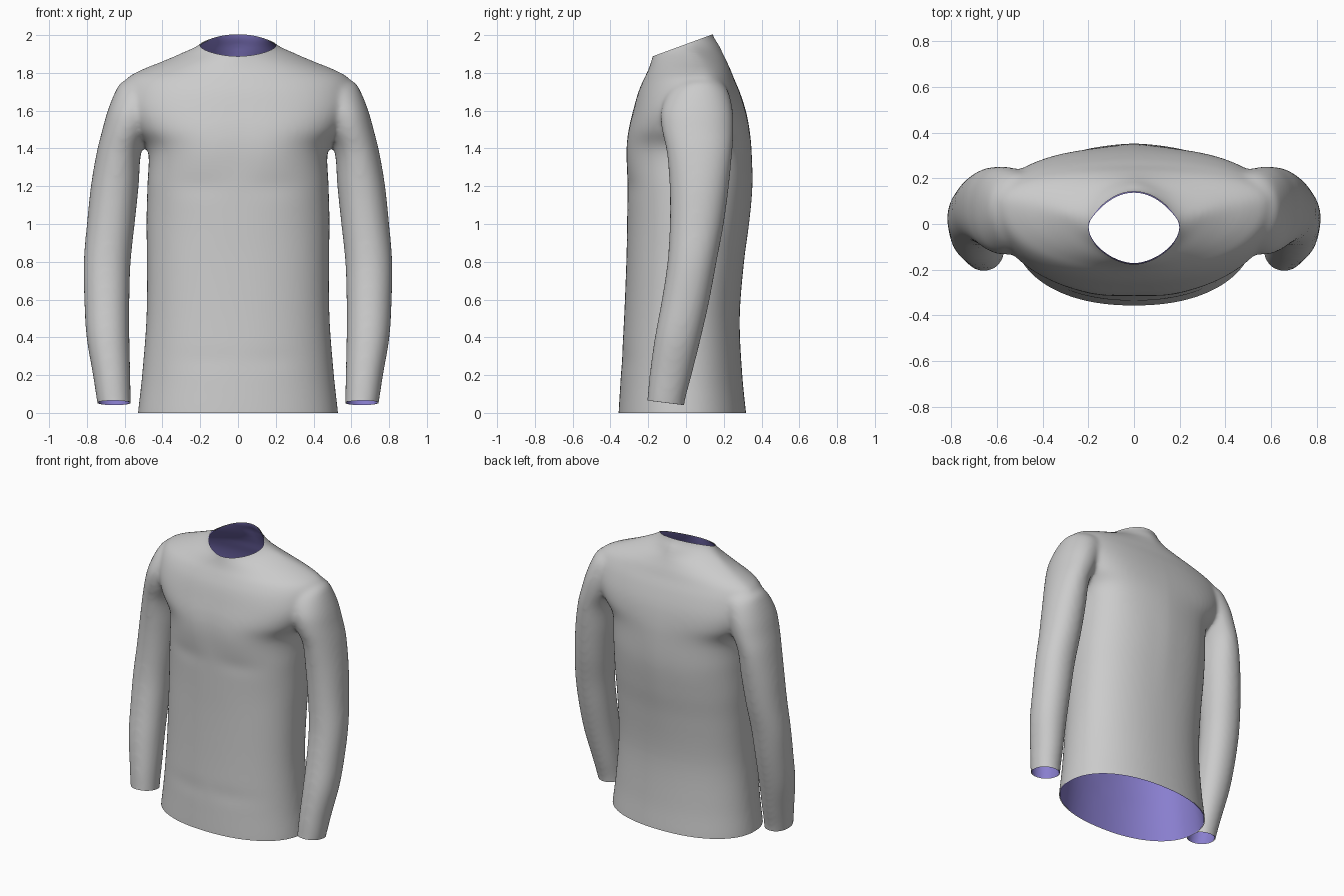
import bpy, bmesh, math
from mathutils import Vector

if "Cube" in bpy.data.objects:
    bpy.data.objects.remove(bpy.data.objects["Cube"])


def smooth_rows(rows, steps=5):
    """Catmull-Rom interpolation between the key sections."""
    out = []
    for i in range(len(rows) - 1):
        a, b, c, d = (rows[max(0, min(len(rows) - 1, i + k))] for k in (-1, 0, 1, 2))
        for s in range(steps):
            t = s / steps
            out.append([0.5 * (2 * q + (r - p) * t + (2 * p - 5 * q + 4 * r - w) * t * t
                               + (3 * q - p - 3 * r + w) * t ** 3)
                        for p, q, r, w in zip(a, b, c, d)])
    return out + [list(rows[-1])]


def loft(name, rows, side=1, seg=64):
    """Closed loft; rows are (z, x0, x1, y front, y back, y of widest point, roundness)."""
    bm = bmesh.new()
    rings = []
    for z, x0, x1, yf, yb, yc, n in smooth_rows(rows):
        ring = []
        for k in range(seg):
            t = 2 * math.pi * k / seg
            c, s = math.cos(t), math.sin(t)
            u = math.copysign(abs(c) ** (2 / n), c)
            v = abs(s) ** (2 / n)
            y = yc + (yb - yc) * v if s > 0 else yc - (yc - yf) * v
            ring.append(bm.verts.new((side * ((x0 + x1) / 2 + (x1 - x0) / 2 * u), y, z)))
        rings.append(ring)
    for a, b in zip(rings, rings[1:]):
        for k in range(seg):
            bm.faces.new((a[k], a[(k + 1) % seg], b[(k + 1) % seg], b[k]))
    bm.faces.new(rings[0])
    bm.faces.new(rings[-1])
    bmesh.ops.recalc_face_normals(bm, faces=bm.faces)
    me = bpy.data.meshes.new(name)
    bm.to_mesh(me)
    bm.free()
    ob = bpy.data.objects.new(name, me)
    bpy.context.collection.objects.link(ob)
    return ob


# Body sections: z, half width, front, back, widest y, roundness
body = [(-0.1, .535, -.36, .325, -.02, 2.2), (0, .53, -.357, .318, -.02, 2.2),
        (.2, .508, -.345, .298, -.02, 2.2), (.5, .485, -.328, .284, -.02, 2.25),
        (.8, .482, -.316, .305, 0, 2.3), (1.0, .485, -.312, .33, .02, 2.3),
        (1.2, .48, -.310, .348, .03, 2.4), (1.39, .477, -.313, .345, .05, 2.5),
        (1.5, .55, -.303, .335, .07, 2.6), (1.6, .60, -.28, .316, .08, 2.5),
        (1.7, .61, -.252, .284, .09, 2.3), (1.77, .588, -.222, .254, .09, 2.1),
        (1.815, .515, -.20, .237, .085, 1.9), (1.86, .405, -.185, .216, .07, 1.7),
        (1.91, .29, -.172, .193, .045, 1.45), (1.95, .207, -.168, .174, .02, 1.6),
        (2.0, .165, -.166, .143, -.01, 1.9), (2.1, .16, -.165, .125, -.01, 2.0)]
shirt = loft("shirt", [(z, -w, w, f, b, c, n) for z, w, f, b, c, n in body])

# Sleeve sections: z, inner x, outer x, front, back
arm = [(-.1, .56, .715, -.22, -.02), (.05, .567, .745, -.207, -.008),
       (.2, .57, .768, -.193, .03), (.4, .575, .802, -.165, .08),
       (.6, .575, .814, -.128, .125), (.8, .568, .817, -.098, .162),
       (1.0, .547, .80, -.086, .20), (1.2, .526, .779, -.087, .227),
       (1.38, .512, .748, -.102, .245), (1.5, .46, .718, -.128, .252),
       (1.6, .42, .690, -.132, .248), (1.7, .38, .650, -.095, .225),
       (1.75, .36, .617, -.04, .19), (1.785, .36, .54, .03, .15)]
sleeves = [loft("sleeve_cutter", [(z, a, b, f, k, (f + k) / 2, 2.1) for z, a, b, f, k in arm], s)
           for s in (1, -1)]

# Fuse the sleeves into the body and relax the seams
for s in sleeves:
    m = shirt.modifiers.new("join", 'BOOLEAN')
    m.operation, m.solver, m.object = 'UNION', 'EXACT', s
m = shirt.modifiers.new("remesh", 'REMESH')
m.mode, m.voxel_size = 'VOXEL', 0.0128
m = shirt.modifiers.new("relax", 'SMOOTH')
m.factor, m.iterations = 0.5, 16
bpy.context.view_layer.update()
ev = shirt.evaluated_get(bpy.context.evaluated_depsgraph_get())
bm = bmesh.new()
bm.from_mesh(ev.to_mesh())
ev.to_mesh_clear()
shirt.modifiers.clear()
for s in sleeves:
    bpy.data.objects.remove(s)


# Open the neck, hem and cuffs
def cut(point, normal, test):
    faces = [f for f in bm.faces if test(f.calc_center_median())]
    geom = list({v for f in faces for v in f.verts}) + list({e for f in faces for e in f.edges}) + faces
    bmesh.ops.bisect_plane(bm, geom=geom, plane_co=point, plane_no=Vector(normal).normalized(),
                           clear_outer=True)


cut((0, -.17, 1.89), (0, -.11, .30), lambda c: c.z > 1.8 and abs(c.x) < .4)
cut((0, 0, 0), (0, 0, -1), lambda c: c.z < .2 and abs(c.x) < .547)
cut((0, -.1, .0525), (0, -.125, -1), lambda c: c.z < .3 and abs(c.x) > .547)

# Chest, spine and soft cloth folds: x, side, z, width, height, depth
bumps = [(.2, -1, 1.38, .15, .13, -.007), (.2, -1, 1.2, .15, .06, .004),
         (.22, 1, 1.35, .13, .2, -.004), (0, 1, 1.1, .08, .4, .004),
         (.15, -1, .28, .18, .06, .003)]
for v in bm.verts:
    x, y, z = abs(v.co.x), v.co.y, v.co.z
    fade = min(1, max(0, (abs(y) - .12) / .1))
    if x < .47 and .05 < z < 1.8:
        for bx, side, bz, sx, sz, amp in bumps:
            if side * y > 0:
                v.co.y += fade * amp * math.exp(-((x - bx) / sx) ** 2 - ((z - bz) / sz) ** 2)

bm.to_mesh(shirt.data)
bm.free()
for p in shirt.data.polygons:
    p.use_smooth = True

# Violet lining just inside the grey cloth
lining = bpy.data.objects.new("lining", shirt.data.copy())
bpy.context.collection.objects.link(lining)
violet = bpy.data.materials.new("violet")
violet.diffuse_color = (.25, .21, .62, 1)
violet.use_nodes = True
violet.node_tree.nodes["Principled BSDF"].inputs["Base Color"].default_value = violet.diffuse_color
lining.data.materials.append(violet)
shifted = [v.co - v.normal * .005 for v in lining.data.vertices]
for v, co in zip(lining.data.vertices, shifted):
    v.co = co
lining.data.flip_normals()
